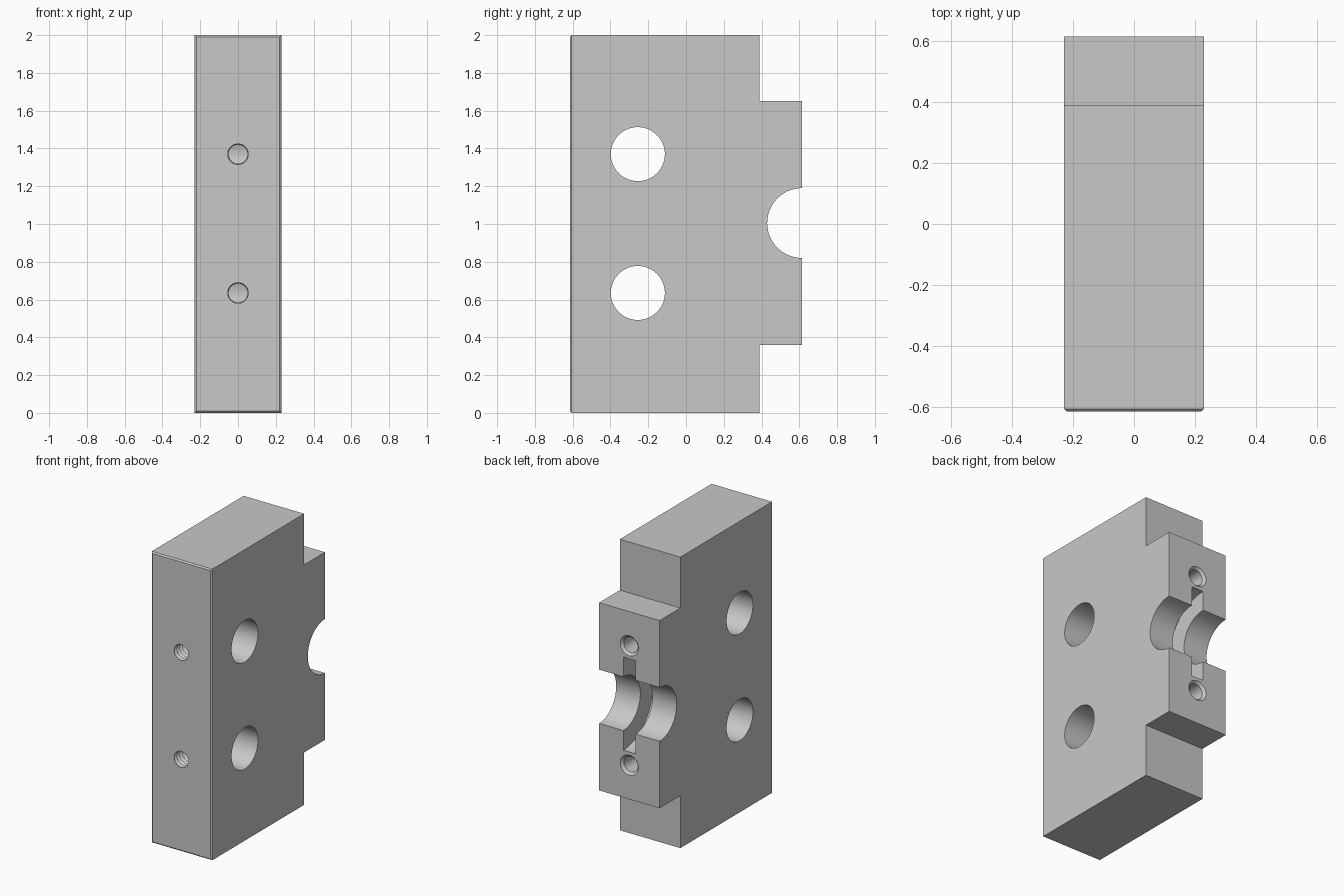
import bpy
import bmesh
from math import cos, sin, tau

default = bpy.data.objects.get("Cube")
if default:
    bpy.data.objects.remove(default, do_unlink=True)

HALF_X, HALF_Y, MID_Z = 0.23, 0.615, 1.005
BORE_Y, BORE_HEIGHTS = -0.255, (0.635, 1.37)

steel = bpy.data.materials.new("plain_grey")
steel.use_nodes = True
grey = (0.58, 0.58, 0.58, 1)
steel.diffuse_color = grey
steel.node_tree.nodes["Principled BSDF"].inputs["Base Color"].default_value = grey


def add_object(name, bm):
    bmesh.ops.recalc_face_normals(bm, faces=bm.faces)
    mesh = bpy.data.meshes.new(name)
    bm.to_mesh(mesh)
    bm.free()
    mesh.materials.append(steel)
    obj = bpy.data.objects.new(name, mesh)
    bpy.context.collection.objects.link(obj)
    return obj


def lathe(name, profile, axis, centre, sides=64):
    """Closed solid from (position along axis, radius) pairs."""
    bm = bmesh.new()
    rings = []
    for t, r in profile:
        ring = []
        for i in range(sides):
            u, v = r * cos(tau * i / sides), r * sin(tau * i / sides)
            offset = (t, u, v) if axis == "x" else (u, t, v)
            ring.append(bm.verts.new([c + o for c, o in zip(centre, offset)]))
        rings.append(ring)
    for a, b in zip(rings, rings[1:]):
        for i in range(sides):
            j = (i + 1) % sides
            bm.faces.new((a[i], a[j], b[j], b[i]))
    bm.faces.new(rings[0])
    bm.faces.new(rings[-1])
    return add_object(name, bm)


def cut(target, cutter):
    cutter.hide_render = True
    bpy.context.view_layer.objects.active = target
    mod = target.modifiers.new("cut", "BOOLEAN")
    mod.operation = "DIFFERENCE"
    mod.solver = "EXACT"
    mod.object = cutter
    bpy.ops.object.modifier_apply(modifier=mod.name)
    bpy.data.objects.remove(cutter, do_unlink=True)


# Block with a rear tab, extruded across x
outline = [(-HALF_Y, 0), (0.39, 0), (0.39, 0.36), (HALF_Y, 0.36),
           (HALF_Y, 1.65), (0.39, 1.65), (0.39, 2), (-HALF_Y, 2)]
bm = bmesh.new()
side = bm.faces.new([bm.verts.new((-HALF_X, y, z)) for y, z in outline])
grown = bmesh.ops.extrude_face_region(bm, geom=[side])["geom"]
bmesh.ops.translate(bm, vec=(2 * HALF_X, 0, 0),
                    verts=[g for g in grown if isinstance(g, bmesh.types.BMVert)])
bmesh.ops.recalc_face_normals(bm, faces=bm.faces)
# Fine chamfer round the front face
front = [e for e in bm.edges if all(v.co.y < -0.6 for v in e.verts)]
bmesh.ops.bevel(bm, geom=front, offset=0.009, segments=1, affect="EDGES")
block = add_object("clamp_block", bm)

# Cross bores, each met by a threaded hole from the front
pitch, turns = 0.03, 13
for z in BORE_HEIGHTS:
    cut(block, lathe("bore_cutter", [(-0.3, 0.143), (0.3, 0.143)], "x", (0, BORE_Y, z)))
    thread = [(-HALF_Y - 0.02 + i * pitch / 2, 0.063 if i % 2 == 0 else 0.05)
              for i in range(2 * turns)]
    cut(block, lathe("thread_cutter", thread, "y", (0, 0, z), 32))

# Half-round rear seat with a wider ring groove in the middle
seat = [(-0.3, 0.185), (-0.046, 0.185), (-0.046, 0.32),
        (0.046, 0.32), (0.046, 0.185), (0.3, 0.185)]
cut(block, lathe("seat_cutter", seat, "x", (0, HALF_Y, MID_Z), 96))

# Countersunk blind holes above and below the seat
for sign in (-1, 1):
    blind = [(-0.35, 0.053), (-0.016, 0.053), (0, 0.069), (0.02, 0.069)]
    cut(block, lathe("blind_cutter", blind, "y", (0, HALF_Y, MID_Z + sign * 0.41), 40))

bpy.ops.object.select_all(action="DESELECT")
block.select_set(True)
bpy.context.view_layer.objects.active = block
bpy.ops.object.shade_smooth_by_angle(angle=0.5)
